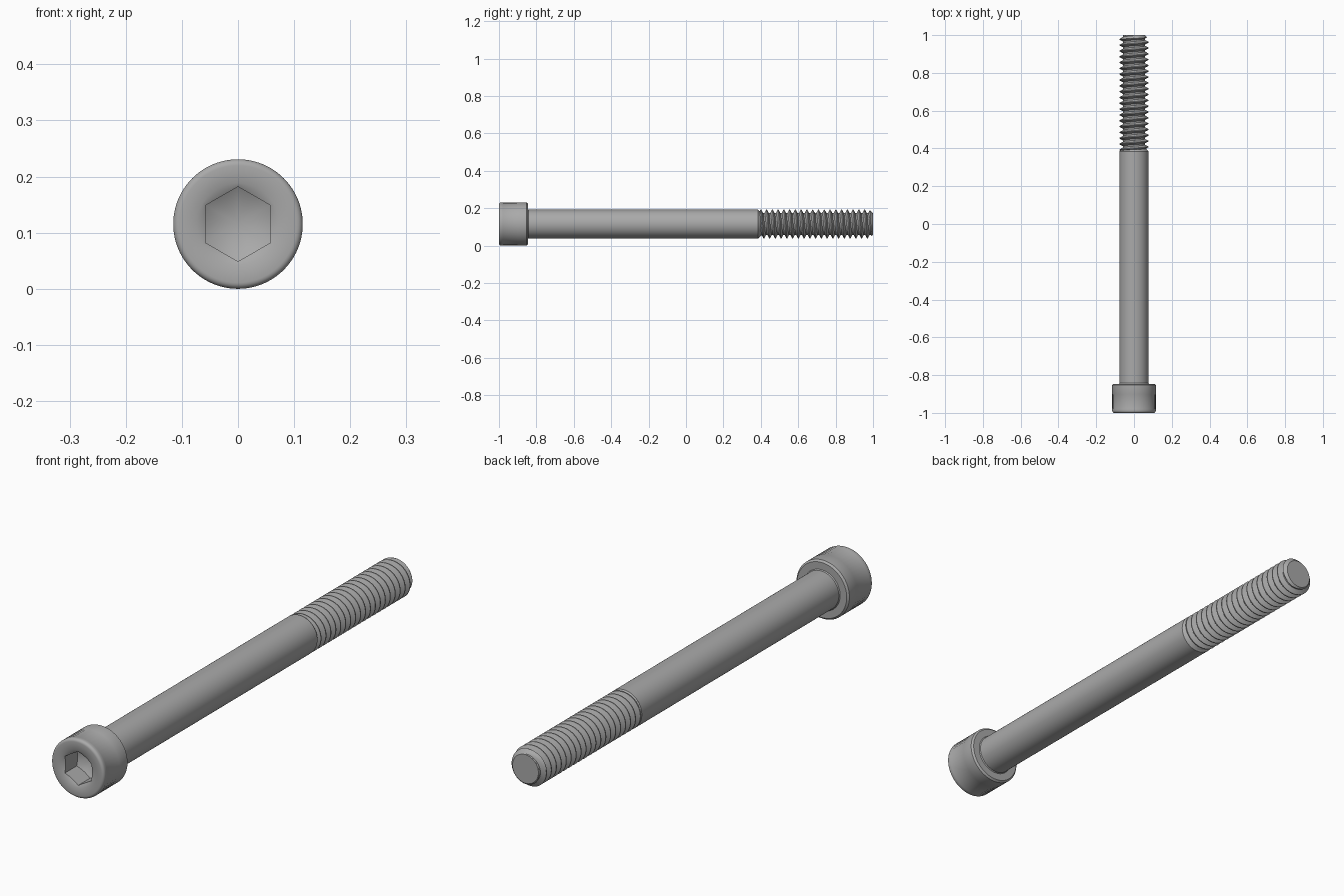
import bpy, bmesh, math

if "Cube" in bpy.data.objects:
    bpy.data.objects.remove(bpy.data.objects["Cube"], do_unlink=True)

HEAD_R, SHANK_R, ROOT_R = 0.1154, 0.0769, 0.058
HEAD_BACK, THREAD_START, TIP = -0.846, 0.385, 1.0
PITCH = 0.0308

steel = bpy.data.materials.new("grey steel")
steel.use_nodes = True
steel.diffuse_color = (0.40, 0.40, 0.40, 1)
steel.node_tree.nodes["Principled BSDF"].inputs["Base Color"].default_value = (0.40, 0.40, 0.40, 1)


def around(r, y, a):
    """Point at radius r and angle a about the long axis."""
    return (r * math.sin(a), y, HEAD_R + r * math.cos(a))


def finish(name, bm, angle=30):
    bmesh.ops.remove_doubles(bm, verts=bm.verts, dist=0.00002)
    bmesh.ops.recalc_face_normals(bm, faces=bm.faces)
    mesh = bpy.data.meshes.new(name)
    bm.to_mesh(mesh)
    bm.free()
    mesh.materials.append(steel)
    ob = bpy.data.objects.new(name, mesh)
    bpy.context.collection.objects.link(ob)
    bpy.ops.object.select_all(action='DESELECT')
    ob.select_set(True)
    bpy.context.view_layer.objects.active = ob
    bpy.ops.object.shade_smooth_by_angle(angle=math.radians(angle))
    return ob


def lathe(name, rings, n=96):
    """Each ring is a function of step index giving (radius, y)."""
    bm = bmesh.new()
    loops = [[bm.verts.new(around(*ring(i), math.tau * i / n)) for i in range(n)]
             for ring in rings]
    for a, b in zip(loops, loops[1:]):
        for i in range(n):
            j = (i + 1) % n
            bm.faces.new((a[i], a[j], b[j], b[i]))
    return finish(name, bm)


def circle(r, y):
    return lambda i: (r, y)


def knurl(y):
    return lambda i: (HEAD_R - 0.0018 * (i % 2), y)


# Socket: hexagon meeting a conical lead-in, with a conical floor
SLOPE, LEAD_R, FLAT = 0.577, 0.073, 0.0577


def hexagon(y):
    def ring(i):
        a = (i % 16) / 16 * math.pi / 3 - math.pi / 6
        r = FLAT / math.cos(a)
        return r, y + SLOPE * (LEAD_R - r)
    return ring


# Head with socket, rounded front rim, knurled band and chamfered back edge
FILLET = 0.011
rim = [circle(HEAD_R - FILLET + FILLET * math.sin(t * math.pi / 10),
              -1 + FILLET - FILLET * math.cos(t * math.pi / 10)) for t in range(6)]
lathe("socket_head",
      [circle(0, -0.926 + SLOPE * LEAD_R), hexagon(-0.926), hexagon(-1), circle(LEAD_R, -1)]
      + rim
      + [circle(HEAD_R, -0.98), knurl(-0.977), knurl(-0.903), circle(HEAD_R, -0.9),
         circle(HEAD_R, HEAD_BACK - 0.007), circle(HEAD_R - 0.007, HEAD_BACK),
         circle(SHANK_R * 0.95, HEAD_BACK)])

# Plain shank with a small fillet under the head
lathe("shank", [circle(SHANK_R + 0.003, HEAD_BACK), circle(SHANK_R, HEAD_BACK + 0.004),
                circle(SHANK_R, THREAD_START)])

# Threaded end: one continuous helical surface, faded at both ends
N, SUB = 72, 16
TURNS = math.ceil((TIP - THREAD_START) / PITCH) + 2


def thread_radius(phase):
    """Vee profile with a flat crest and a flat root."""
    d = abs(phase - 0.5) * 2
    t = min(1, max(0, (d - 0.125) / 0.625))
    return SHANK_R + (ROOT_R - SHANK_R) * t


def thread_point(i, j):
    y = THREAD_START + PITCH * (j / SUB + i / N - 1)
    y = min(TIP, max(THREAD_START, y))
    r = max(thread_radius((j % SUB) / SUB), SHANK_R - (y - THREAD_START) * 0.9)
    return around(min(r, 0.0565 + (TIP - y)), y, math.tau * i / N)


bm = bmesh.new()
cols = [[bm.verts.new(thread_point(i, j)) for j in range(TURNS * SUB + 1)]
        for i in range(N + 1)]
for a, b in zip(cols, cols[1:]):
    for j in range(TURNS * SUB):
        bm.faces.new((a[j], b[j], b[j + 1], a[j + 1]))
bmesh.ops.remove_doubles(bm, verts=bm.verts, dist=0.00002)
# Flat tip
edge = [e for e in bm.edges if e.is_boundary and all(v.co.y > TIP - 0.0001 for v in e.verts)]
bmesh.ops.contextual_create(bm, geom=edge)
finish("threaded_end", bm)
